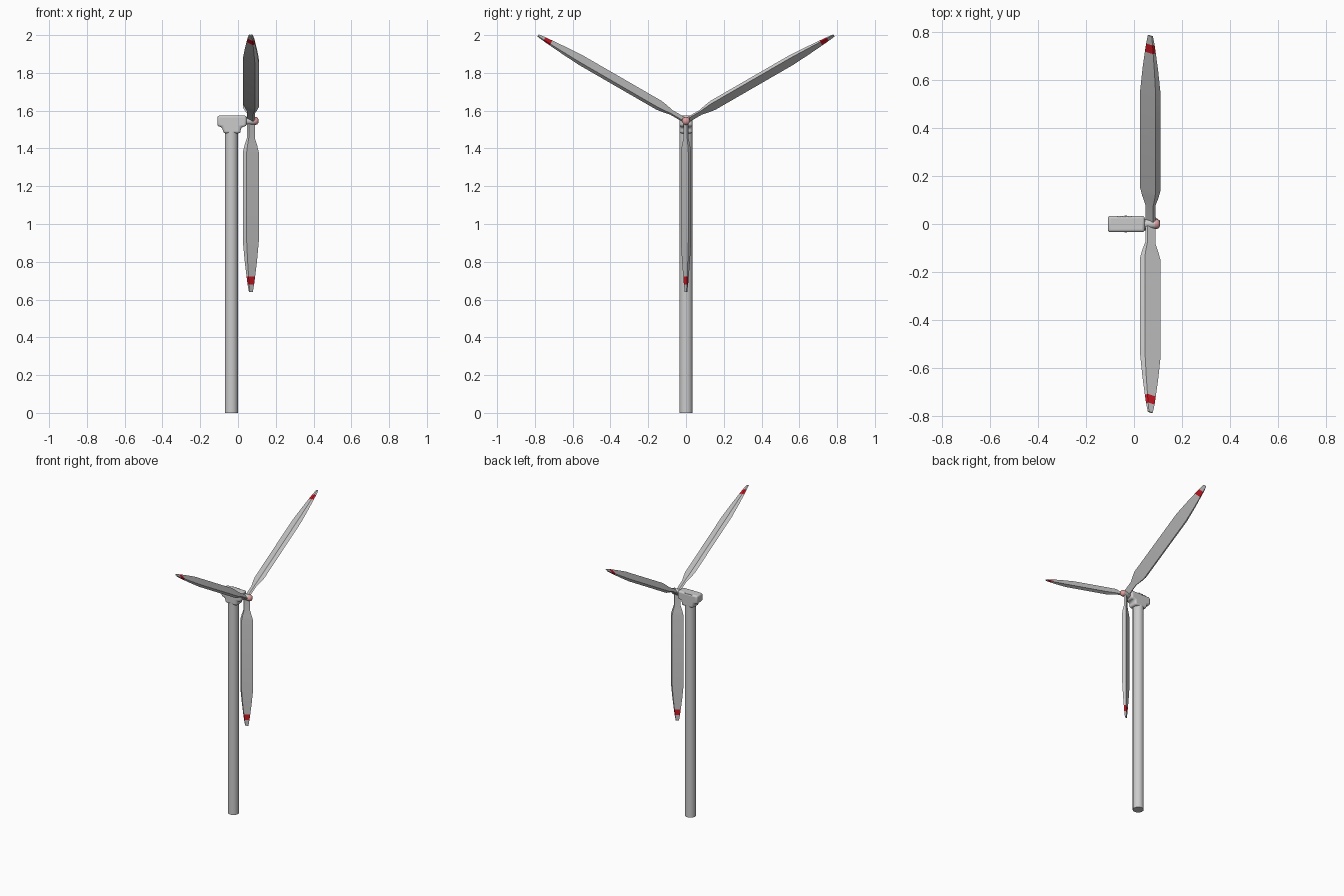
import bpy, bmesh, math
from mathutils import Matrix, Vector

if "Cube" in bpy.data.objects:
    bpy.data.objects.remove(bpy.data.objects["Cube"])

HUB = Vector((0.068, 0, 1.546))

def mat(name, col):
    m = bpy.data.materials.new(name)
    m.diffuse_color = (*col, 1)
    m.use_nodes = True
    m.node_tree.nodes["Principled BSDF"].inputs["Base Color"].default_value = m.diffuse_color
    return m

grey = mat("grey", (0.8, 0.8, 0.8))
red = mat("red", (0.65, 0.01, 0.02))
pink = mat("faded_red", (0.75, 0.35, 0.35))

def make(name, bm, mats=(), angle=30):
    bmesh.ops.recalc_face_normals(bm, faces=bm.faces[:])
    me = bpy.data.meshes.new(name)
    bm.to_mesh(me)
    bm.free()
    ob = bpy.data.objects.new(name, me)
    bpy.context.collection.objects.link(ob)
    for m in mats:
        me.materials.append(m)
    bpy.ops.object.select_all(action='DESELECT')
    bpy.context.view_layer.objects.active = ob
    ob.select_set(True)
    bpy.ops.object.shade_smooth_by_angle(angle=math.radians(angle))
    return ob

def loft(bm, rings):
    """Skin closed rings of points, cap both ends; returns faces per segment."""
    vs = [[bm.verts.new(p) for p in ring] for ring in rings]
    n = len(vs[0])
    segs = [[bm.faces.new((a[i], a[(i + 1) % n], b[(i + 1) % n], b[i])) for i in range(n)]
            for a, b in zip(vs, vs[1:])]
    bm.faces.new(vs[0])
    bm.faces.new(vs[-1])
    return segs

def turned(name, profile, matrix, sides, mats=()):
    """Solid of revolution from (radius, height) pairs."""
    bm = bmesh.new()
    loft(bm, [[matrix @ Vector((r * math.cos(t), r * math.sin(t), h))
               for t in (2 * math.pi * i / sides for i in range(sides))] for r, h in profile])
    return make(name, bm, mats, 40)

def box(name, centre, size):
    bm = bmesh.new()
    bmesh.ops.create_cube(bm, size=1, matrix=Matrix.Translation(centre) @ Matrix.Diagonal((*size, 1)))
    return make(name, bm)

# tower
turned("tower", [(0.035, 0), (0.035, 1.49)], Matrix.Translation((-0.035, 0, 0)), 24)

# nacelle: side profile extruded across, with rounded edges
side = [(-0.109, 1.518), (-0.085, 1.513), (-0.076, 1.48), (0.013, 1.48),
        (0.016, 1.512), (0.045, 1.518), (0.045, 1.574), (-0.109, 1.574)]
bm = bmesh.new()
loft(bm, [[(x, y, z) for x, z in side] for y in (-0.034, 0.034)])
nacelle = make("nacelle", bm)
bev = nacelle.modifiers.new("rounding", 'BEVEL')
bev.width, bev.segments = 0.011, 3

# vent slots on the nacelle shoulder
for i in range(3):
    box(f"vent_{i + 1}", (-0.062 + 0.022 * i, 0.030, 1.570), (0.014, 0.008, 0.007))

# rotor shaft, hub and spinner, turned about the x axis
along_x = Matrix.Translation(HUB) @ Matrix.Rotation(math.pi / 2, 4, 'Y')
turned("rotor_hub", [(0.016, -0.03), (0.02, -0.024), (0.02, 0.022)], along_x, 16)
turned("spinner", [(0.021, 0.02), (0.021, 0.027), (0.018, 0.034), (0.011, 0.039), (0.003, 0.041)],
       along_x, 16, [pink])

# blades: pitched parallelogram section (x, y) scaled along the span
section = [(-0.042, -0.012), (-0.022, -0.027), (0.042, 0.012), (0.022, 0.027)]
stations = [(0.012, 0.5), (0.09, 0.5), (0.13, 0.8), (0.165, 1), (0.64, 1),
            (0.745, 0.77), (0.825, 0.54), (0.865, 0.42), (0.905, 0.25)]
for k in range(3):
    turn = Matrix.Translation(HUB) @ Matrix.Rotation(k * math.tau / 3, 4, 'X')
    bm = bmesh.new()
    segs = loft(bm, [[turn @ Vector((x * s, y * s, -r)) for x, y in section] for r, s in stations])
    for f in segs[6]:  # red band near the tip
        f.material_index = 1
    make(f"blade_{k + 1}", bm, [grey, red], 25)
